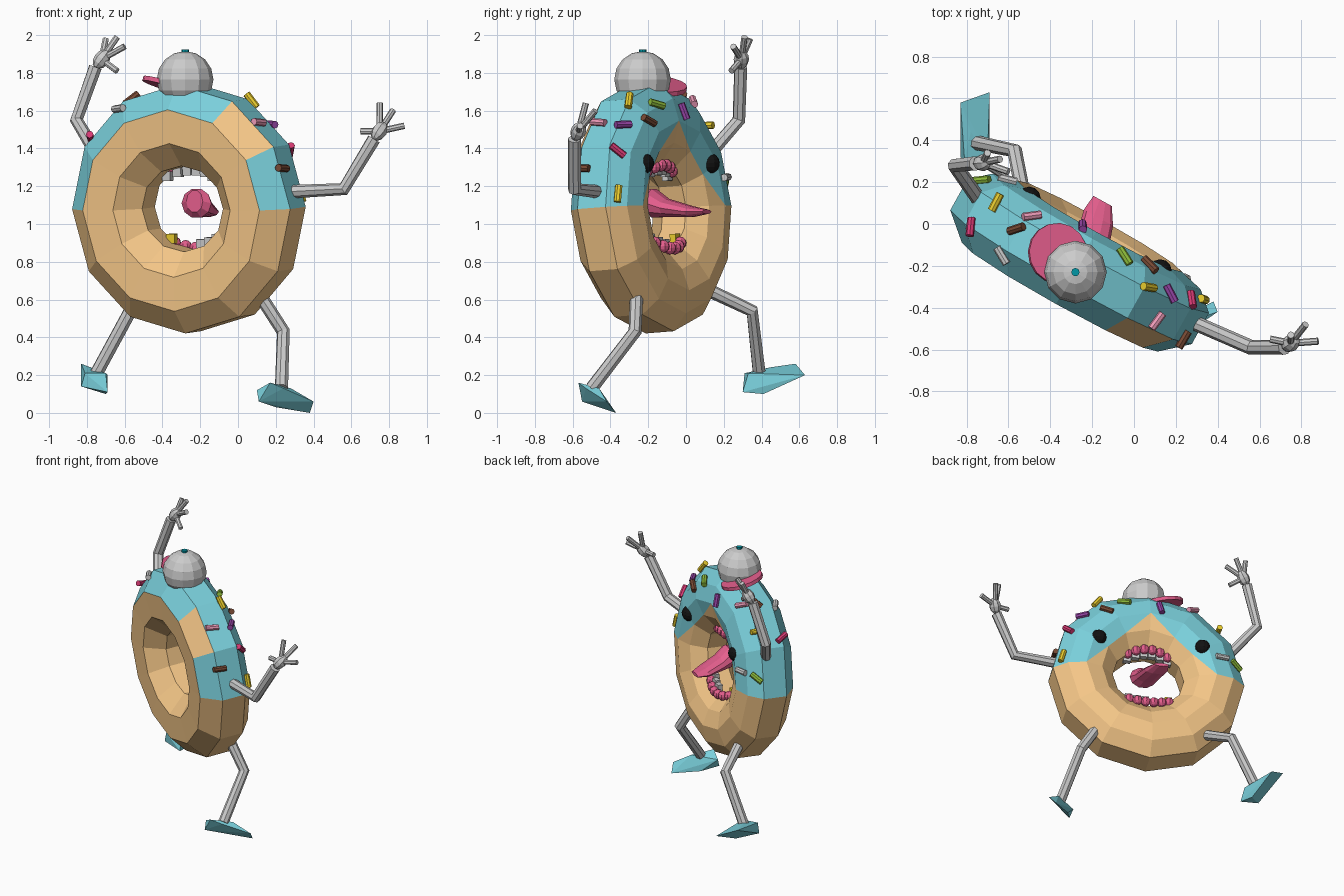
import bpy, bmesh
from math import cos, sin, pi, radians
from mathutils import Vector, Matrix
from mathutils.bvhtree import BVHTree

if "Cube" in bpy.data.objects:
    bpy.data.objects.remove(bpy.data.objects["Cube"])


def mat(name, r, g, b):
    m = bpy.data.materials.new(name)
    m.diffuse_color = (*[(c / 255) ** 2.2 for c in (r, g, b)], 1)
    m.use_nodes = True
    m.node_tree.nodes["Principled BSDF"].inputs["Base Color"].default_value = m.diffuse_color
    return m


TAN, TEAL = mat("dough", 245, 198, 135), mat("icing", 122, 208, 220)
PINK, BLACK = mat("pink", 228, 95, 140), mat("black", 25, 25, 25)
BUTTON = mat("button", 10, 150, 165)
SPRINKLE = {"yellow": mat("yellow", 235, 205, 50), "red": mat("red", 215, 60, 115),
            "purple": mat("purple", 150, 70, 165), "green": mat("green", 140, 185, 60),
            "brown": mat("brown", 120, 75, 55), "rose": mat("rose", 240, 155, 185), "grey": None}

# Frame of the ring: local x lateral, y out of the face, z up
FRAME = (Matrix.Translation((-0.26, -0.18, 1.085)) @ Matrix.Rotation(radians(-29), 4, 'Z')
         @ Matrix.Rotation(radians(4), 4, 'X'))
U = FRAME.to_3x3() @ Vector((1, 0, 0))


def finish(bm, name, *mats):
    me = bpy.data.meshes.new(name)
    bmesh.ops.recalc_face_normals(bm, faces=bm.faces)
    bm.to_mesh(me)
    bm.free()
    ob = bpy.data.objects.new(name, me)
    bpy.context.collection.objects.link(ob)
    for m in mats:
        if m:
            me.materials.append(m)
    return ob


def ball(name, m, matrix, r, u=10, v=6):
    bm = bmesh.new()
    bmesh.ops.create_uvsphere(bm, u_segments=u, v_segments=v, radius=r, matrix=matrix)
    return finish(bm, name, m)


def rod(name, m, centre, axis, r, length, sides=8):
    bm = bmesh.new()
    q = Vector(axis).to_track_quat('Z', 'Y').to_matrix().to_4x4()
    bmesh.ops.create_cone(bm, cap_ends=True, segments=sides, radius1=r, radius2=r,
                          depth=length, matrix=Matrix.Translation(centre) @ q)
    return finish(bm, name, m)


def hull(name, m, pts):
    bm = bmesh.new()
    for p in pts:
        bm.verts.new(p)
    bmesh.ops.convex_hull(bm, input=bm.verts)
    return finish(bm, name, m)


def tube(name, pts, r):
    cu = bpy.data.curves.new(name, 'CURVE')
    cu.dimensions, cu.bevel_depth, cu.bevel_resolution, cu.use_fill_caps = '3D', r, 2, True
    s = cu.splines.new('POLY')
    s.points.add(len(pts) - 1)
    s.use_smooth = False
    for p, co in zip(s.points, pts):
        p.co = (*co, 1)
    ob = bpy.data.objects.new(name, cu)
    bpy.context.collection.objects.link(ob)
    bpy.ops.object.select_all(action='DESELECT')
    ob.select_set(True)
    bpy.context.view_layer.objects.active = ob
    bpy.ops.object.convert(target='MESH')


def loft(name, m, rings):
    bm = bmesh.new()
    vs = [[bm.verts.new(p) for p in ring] for ring in rings]
    n = len(vs[0])
    for a, b in zip(vs, vs[1:]):
        for i in range(n):
            bm.faces.new((a[i], a[(i + 1) % n], b[(i + 1) % n], b[i]))
    bm.faces.new(vs[0])
    bm.faces.new(vs[-1])
    return finish(bm, name, m)


# Ring body: a nine-point section swept in 12 steps, icing on the upper outer strips
SECTION = [(.21, -.085), (.21, .085), (.12, .165), (0, .195), (-.115, .16),
           (-.205, .07), (-.205, -.07), (-.095, -.19), (.085, -.195)]
NMAJ, R = 12, 0.45
bm = bmesh.new()
V = []
for i in range(NMAJ):
    t = 2 * pi * i / NMAJ
    V.append([bm.verts.new(FRAME @ Vector(((R + q) * cos(t), d, (R + q) * sin(t) * (0.93 if q < -.2 else 1))))
              for q, d in SECTION])
for i in range(NMAJ):
    k = (i + 1) % NMAJ
    for j in range(len(SECTION)):
        l = (j + 1) % len(SECTION)
        a, b, c, d = V[i][j], V[k][j], V[k][l], V[i][l]
        if j == 3 and i in (0, 2, 3, 5):
            # zigzag icing edge on the face: peak of dough in the middle
            tris = ([(a, b, c, 1), (a, c, d, 0)] if i in (0, 3) else [(a, b, d, 1), (b, c, d, 0)])
            for *tri, mi in tris:
                bm.faces.new(tri).material_index = mi
            continue
        iced = i < 6 and j in (0, 1, 2, 3, 8) and not (j == 8 and i == 1)
        bm.faces.new((a, b, c, d)).material_index = int(iced)
bmesh.ops.recalc_face_normals(bm, faces=bm.faces)
tree = BVHTree.FromBMesh(bm)
finish(bm, "ring_body", TAN, TEAL)

# Sprinkles: position, heading and pitch, snapped to the icing
for i, (c, x, y, z, h, pitch) in enumerate([
        ("yellow", -.66, .12, 1.53, 60, 0), ("rose", -.48, .07, 1.68, 25, 0),
        ("brown", -.57, -.02, 1.67, 0, 0), ("grey", -.63, -.15, 1.61, -50, 0),
        ("red", -.79, -.01, 1.47, -80, 0), ("green", -.73, .21, 1.23, 10, 30),
        ("grey", -.6, .23, 1.25, 0, 0), ("purple", -.24, 0, 1.6, 0, 80),
        ("green", -.04, -.15, 1.64, -70, 0), ("brown", .08, -.19, 1.55, 80, 0),
        ("yellow", .08, -.3, 1.66, 15, 0), ("purple", .18, -.33, 1.53, -60, 0),
        ("red", .28, -.36, 1.39, 75, -30), ("rose", .12, -.47, 1.55, 50, 0),
        ("brown", .25, -.56, 1.3, 50, 0), ("yellow", .33, -.36, 1.16, 90, 80)]):
    loc, nor, *_ = tree.find_nearest(Vector((x, y, z)))
    h, pitch = radians(h), radians(pitch)
    ax = Vector((cos(h) * cos(pitch), sin(h) * cos(pitch), sin(pitch)))
    rod(f"sprinkle_{i}", SPRINKLE[c], loc + nor * 0.012, ax - nor * ax.dot(nor), 0.02, 0.09)

# Eyes
for s in (-1, 1):
    ball("eye", BLACK, FRAME @ Matrix.Translation((s * .358, .165, .225)), 0.055, 12, 8)

# Gums and teeth, one golden
for s, label, depth in ((1, "upper", .085), (-1, "lower", .11)):
    for i in range(6):
        a = (i - 2.5) * 0.055
        z, d = s * (0.222 - 1.6 * a * a), depth - 1.5 * a * a
        ball(f"{label}_gum", PINK, FRAME @ Matrix.Translation((a, d, z)), 0.034, 8, 6)
        if s > 0 or i not in (1, 2):
            bm = bmesh.new()
            bmesh.ops.create_cube(bm, size=1, matrix=FRAME @ Matrix.Translation((a, d - .03, z - s * .025))
                                  @ Matrix.Diagonal((.05, .035, .05, 1)))
            finish(bm, f"{label}_tooth", SPRINKLE["yellow"] if (s, i) == (-1, 0) else None)

# Tongue: flattening rings from throat to tip
loft("tongue", PINK, [
    [Vector((x, y, z)) + U * w * cos(t) + Vector((0, 0, hgt * sin(t)))
     for t in [2 * pi * k / 10 for k in range(10)]]
    for x, y, z, w, hgt in ((-.23, -.2, 1.12, .05, .06), (-.22, -.17, 1.11, .09, .08),
                            (-.2, -.1, 1.085, .085, .05), (-.17, .03, 1.065, .08, .03),
                            (-.15, .11, 1.065, .05, .012))])

# Cap: dome, button and brim
ball("cap_dome", None, Matrix.Translation((-.28, -.23, 1.765)), 0.15, 12, 8)
rod("cap_button", BUTTON, (-.28, -.23, 1.915), (0, 0, 1), 0.02, 0.02)
rod("cap_brim", PINK, (-.365, -.14, 1.73), (.3, .1, 1), 0.145, 0.025, 16)

# Arms with hands
for side, path, tips in (
        ("right", [(.26, -.46, 1.17), (.56, -.59, 1.185), (.72, -.59, 1.45)],
         [(.75, -.53, 1.64), (.82, -.48, 1.6), (.88, -.56, 1.52), (.65, -.55, 1.49)]),
        ("left", [(-.73, .1, 1.34), (-.855, .28, 1.55), (-.755, .29, 1.83)],
         [(-.7, .34, 1.98), (-.64, .31, 1.99), (-.6, .25, 1.94), (-.64, .24, 1.81)])):
    tube(f"{side}_arm", path, 0.036)
    wrist = Vector(path[-1])
    mid = sum((Vector(t) for t in tips[:3]), Vector()) / 3
    fwd = mid - wrist
    palm = wrist + fwd * 0.3
    ball(f"{side}_palm", None, Matrix.Translation(palm) @ fwd.to_track_quat('Z', 'Y').to_matrix().to_4x4()
         @ Matrix.Diagonal((1, 1, 1.4, 1)), 0.041, 8, 6)
    for t in tips:
        tube(f"{side}_finger", [palm, palm.lerp(Vector(t), 0.5), t], 0.017)

# Legs and shoes
tube("right_leg", [(.08, -.26, .68), (.24, -.27, .43), (.23, -.5, .13)], 0.036)
tube("left_leg", [(-.53, .14, .64), (-.57, .35, .54), (-.76, .39, .19)], 0.036)
hull("right_shoe", TEAL, [(.1, -.52, .12), (.17, -.57, .16), (.11, -.55, .06), (.24, -.53, .13),
                          (.38, -.37, 0), (.4, -.42, .06), (.28, -.46, .13), (.2, -.46, .03)])
hull("left_shoe", TEAL, [(-.83, .32, .14), (-.69, .3, .11), (-.81, .31, .21), (-.7, .33, .21),
                         (-.83, .58, .26), (-.69, .63, .2), (-.78, .44, .24), (-.7, .41, .1)])
